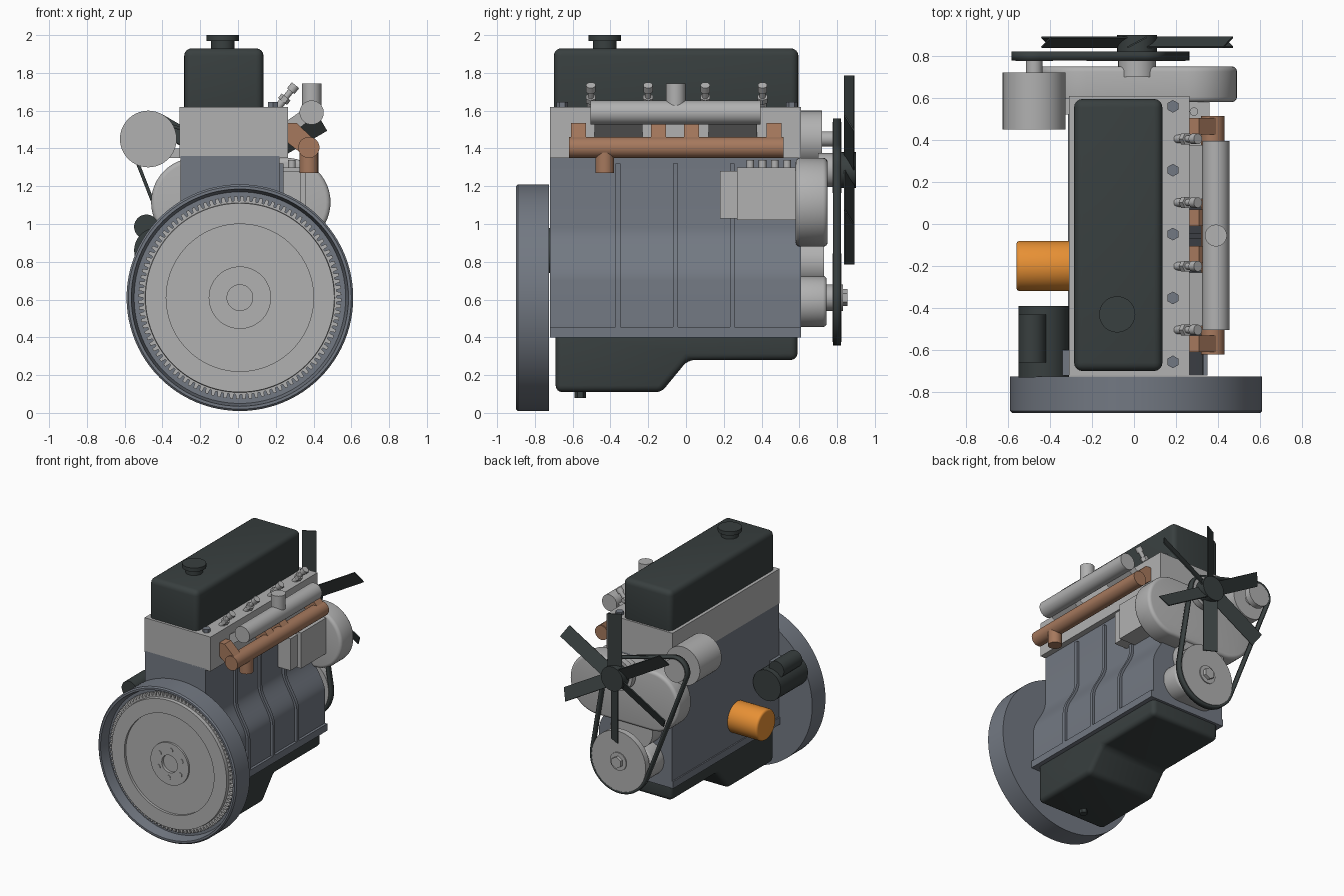
import bpy, bmesh, math
from mathutils import Vector, Matrix
from mathutils.geometry import convex_hull_2d

cube = bpy.data.objects.get("Cube")
if cube:
    bpy.data.objects.remove(cube, do_unlink=True)


def material(name, rgb):
    m = bpy.data.materials.new(name)
    m.use_nodes = True
    m.diffuse_color = (*rgb, 1)
    m.node_tree.nodes["Principled BSDF"].inputs["Base Color"].default_value = (*rgb, 1)
    return m


ALLOY = material("light alloy", (0.44, 0.44, 0.44))
IRON = material("grey iron", (0.17, 0.19, 0.225))
DARK = material("dark paint", (0.04, 0.05, 0.05))
COPPER = material("copper brown", (0.38, 0.19, 0.11))
ORANGE = material("orange", (0.8, 0.28, 0.035))
parts = []


def finish(name, bm, mat, bevel=0):
    bmesh.ops.remove_doubles(bm, verts=bm.verts, dist=1e-5)
    bmesh.ops.recalc_face_normals(bm, faces=bm.faces)
    if bevel:
        sharp = [e for e in bm.edges if e.calc_face_angle(0) > 0.5]
        bmesh.ops.bevel(bm, geom=sharp, offset=bevel, segments=4,
                        affect='EDGES', profile=0.5, clamp_overlap=True)
    me = bpy.data.meshes.new(name)
    bm.to_mesh(me)
    bm.free()
    me.materials.append(mat)
    ob = bpy.data.objects.new(name, me)
    bpy.context.collection.objects.link(ob)
    parts.append(ob)
    return ob


def prism(name, outline, axis, lo, hi, mat, bevel=0, caps=True):
    """Extrude a 2D outline along an axis between lo and hi."""
    put = {'x': lambda a, b, t: (t, a, b),
           'y': lambda a, b, t: (a, t, b),
           'z': lambda a, b, t: (a, b, t)}[axis]
    bm = bmesh.new()
    ends = [[bm.verts.new(put(a, b, t)) for a, b in outline] for t in (lo, hi)]
    n = len(outline)
    for i in range(n):
        j = (i + 1) % n
        bm.faces.new((ends[0][i], ends[0][j], ends[1][j], ends[1][i]))
    if caps:
        bm.faces.new(ends[0])
        bm.faces.new(ends[1])
    return finish(name, bm, mat, bevel)


def box(name, x, y, z, mat, bevel=0):
    rect = [(x[0], y[0]), (x[1], y[0]), (x[1], y[1]), (x[0], y[1])]
    return prism(name, rect, 'z', z[0], z[1], mat, bevel)


def rod(name, p, q, r, mat, sides=40, bevel=0, r2=None):
    p, q = Vector(p), Vector(q)
    bm = bmesh.new()
    turn = (q - p).to_track_quat('Z', 'Y').to_matrix().to_4x4()
    bmesh.ops.create_cone(bm, cap_ends=True, segments=sides, radius1=r,
                          radius2=r if r2 is None else r2, depth=(q - p).length,
                          matrix=Matrix.Translation((p + q) / 2) @ turn)
    return finish(name, bm, mat, bevel)


def lathe_y(name, profile, cx, cz, mat, steps=96):
    """Turn (radius, y) points about an axis parallel to y."""
    bm = bmesh.new()
    vs = [bm.verts.new((cx + r, y, cz)) for r, y in profile]
    es = [bm.edges.new(pair) for pair in zip(vs, vs[1:])]
    bmesh.ops.spin(bm, geom=vs + es, cent=(cx, 0, cz), axis=(0, 1, 0),
                   angle=math.tau, steps=steps)
    return finish(name, bm, mat)


def ring_points(cx, cz, r, n=48):
    return [(cx + r * math.cos(math.tau * i / n), cz + r * math.sin(math.tau * i / n))
            for i in range(n)]


def hull(circles):
    pts = [p for c in circles for p in ring_points(*c)]
    return [pts[i] for i in convex_hull_2d(pts)]


CX, CZ = 0.01, 0.61          # crankshaft axis
BACK, FRONT = -0.72, 0.61    # ends of the block


# Block with an S-curved right wall, plus ribs following the wall
def wall(low, high, grow=0):
    pts = []
    for i in range(13):
        t = i / 12
        s = t * t * (3 - 2 * t)
        pts.append((0.33 - 0.11 * s + grow, 0.7 + 0.28 * t))
    return [(0.33 + grow, low)] + pts + [(0.22 + grow, high)]


prism("engine_block", [(-0.305, 0.42)] + wall(0.42, 1.36) + [(-0.305, 1.36)],
      'y', BACK, FRONT, IRON)
for y in (-0.36, -0.055, 0.245):
    prism("block_rib", wall(0.45, 1.32, 0.02) + wall(0.45, 1.32, -0.03)[::-1],
          'y', y - 0.013, y + 0.013, IRON)
box("sump_flange", (-0.315, 0.35), (BACK, FRONT), (0.4, 0.455), IRON)

# Oil pan and drain plug
prism("oil_pan", [(-0.69, 0.45), (-0.69, 0.11), (-0.13, 0.11), (0.01, 0.28),
                  (0.59, 0.28), (0.59, 0.45)], 'x', -0.285, 0.315, DARK, 0.035)
rod("drain_plug", (0, -0.56, 0.08), (0, -0.56, 0.13), 0.03, DARK, 6)

# Cylinder head, rocker cover, filler cap
box("cylinder_head", (-0.31, 0.265), (BACK, FRONT), (1.35, 1.62), ALLOY)
box("rocker_cover", (-0.285, 0.135), (-0.7, 0.595), (1.56, 1.93), DARK, 0.04)
rod("filler_neck", (-0.08, -0.43, 1.9), (-0.08, -0.43, 1.97), 0.062, DARK)
rod("filler_cap", (-0.08, -0.43, 1.97), (-0.08, -0.43, 2.0), 0.086, DARK)
for i in range(5):
    y = 0.56 - 0.304 * i
    rod("head_bolt", (0.185, y, 1.61), (0.185, y, 1.645), 0.03, IRON, 6)

# Injectors leaning outwards
for i in range(4):
    y = 0.405 - 0.303 * i
    base, d = Vector((0.205, y, 1.61)), Vector((0.62, 0, 0.78))
    for a, b, r, sides in ((0, 0.07, 0.02, 20), (0.05, 0.08, 0.03, 6),
                           (0.08, 0.12, 0.016, 20), (0.12, 0.16, 0.025, 20)):
        rod("injector", base + d * a, base + d * b, r, ALLOY, sides)

# Intake manifold
rod("intake_tube", (0.39, -0.505, 1.59), (0.39, 0.395, 1.59), 0.064, ALLOY)
rod("intake_inlet", (0.39, -0.055, 1.59), (0.39, -0.055, 1.745), 0.052, ALLOY)
for y in (-0.485, 0.12):
    prism("intake_runner", [(0.25, 1.45), (0.25, 1.54), (0.38, 1.63), (0.38, 1.55)],
          'y', y, y + 0.255, ALLOY)

# Exhaust manifold
rod("exhaust_tube", (0.375, -0.62, 1.405), (0.375, 0.515, 1.405), 0.056, COPPER)
rod("exhaust_outlet", (0.375, -0.43, 1.27), (0.375, -0.43, 1.41), 0.05, COPPER)
for y in (-0.57, -0.145, 0.03, 0.465):
    prism("exhaust_runner", [(0.25, 1.44), (0.25, 1.535), (0.31, 1.535),
                             (0.41, 1.44), (0.34, 1.37)], 'y', y - 0.04, y + 0.04, COPPER)

# Bell housing, ring gear and flywheel
lathe_y("flywheel_housing", [(0, -0.725), (0.6, -0.725), (0.6, -0.89), (0.59, -0.9),
                             (0.575, -0.9), (0.56, -0.82), (0, -0.82)], CX, CZ, IRON)
teeth = 100
gear = []
for i in range(teeth):
    for f, r in ((0, 0.512), (0.3, 0.512), (0.42, 0.537), (0.88, 0.537)):
        a = math.tau * (i + f) / teeth
        gear.append((CX + r * math.cos(a), CZ + r * math.sin(a)))
prism("ring_gear", gear, 'y', -0.842, -0.81, ALLOY)
lathe_y("flywheel", [(0, -0.825), (0.068, -0.825), (0.068, -0.865), (0.165, -0.865),
                     (0.165, -0.85), (0.39, -0.85), (0.39, -0.87), (0.5, -0.87),
                     (0.505, -0.81), (0, -0.81)], CX, CZ, ALLOY)
for i in range(6):
    a = math.radians(25 + 60 * i)
    x, z = CX + 0.11 * math.cos(a), CZ + 0.11 * math.sin(a)
    rod("flywheel_bolt", (x, -0.87, z), (x, -0.85, z), 0.02, ALLOY, 20)

# Timing covers
prism("timing_cover", hull([(0.255, 1.115, 0.235), (-0.225, 1.115, 0.235)]),
      'y', 0.58, 0.75, ALLOY, 0.025)
prism("idler_cover", hull([(CX, 0.8, 0.14), (-0.08, 0.85, 0.14)]), 'y', 0.58, 0.73, ALLOY)
prism("crank_cover", hull([(0.1, 0.59, 0.135), (-0.1, 0.59, 0.135)]),
      'y', 0.58, 0.745, ALLOY, 0.02)

# Injection pump with outlet nubs
box("injection_pump", (0.18, 0.36), (0.27, 0.62), (1.02, 1.3), ALLOY)
box("pump_governor", (0.18, 0.33), (0.18, 0.28), (1.03, 1.28), ALLOY)
for i in range(4):
    y = 0.34 + 0.065 * i
    rod("pump_outlet", (0.285, y, 1.29), (0.285, y, 1.34), 0.02, ALLOY, 20)

# Alternator
AX, AZ = -0.475, 1.45
rod("alternator", (AX, 0.45, AZ), (AX, 0.72, AZ), 0.15, ALLOY)
rod("alternator_shaft", (AX, 0.7, AZ), (AX, 0.8, AZ), 0.04, ALLOY)
box("alternator_bracket", (-0.45, -0.28), (0.52, 0.6), (1.35, 1.4), ALLOY)

# Pulleys and drive belt
FX, FZ = 0.015, 1.285
pulleys = [(CX, CZ, 0.235), (AX, AZ, 0.09), (FX, FZ, 0.12)]
for (x, z, r), name in zip(pulleys, ("crank", "alternator", "fan")):
    rod(name + "_pulley", (x, 0.775, z), (x, 0.822, z), r, ALLOY, 48)
belt = prism("drive_belt", hull(pulleys), 'y', 0.778, 0.82, DARK, caps=False)
solid = belt.modifiers.new("thickness", 'SOLIDIFY')
solid.thickness = 0.018
solid.offset = 1
rod("crank_nose", (CX, 0.7, CZ), (CX, 0.83, CZ), 0.07, ALLOY)
rod("crank_bolt", (CX, 0.82, CZ), (CX, 0.855, CZ), 0.045, ALLOY, 6)
rod("fan_shaft", (FX, 0.7, FZ), (FX, 0.85, FZ), 0.09, ALLOY)

# Cooling fan: six pitched blades on a hub
rod("fan_hub", (FX, 0.822, FZ), (FX, 0.9, FZ), 0.095, DARK)
for i in range(6):
    bm = bmesh.new()
    place = (Matrix.Translation((FX, 0.865, FZ)) @ Matrix.Rotation(i * math.tau / 6, 4, 'Y')
             @ Matrix.Translation((0, 0, 0.28)) @ Matrix.Rotation(math.radians(28), 4, 'Z')
             @ Matrix.Diagonal((0.105, 0.008, 0.44, 1)))
    bmesh.ops.create_cube(bm, size=1, matrix=place)
    finish("fan_blade", bm, DARK)

# Left side: oil filter and starter
rod("oil_filter", (-0.28, -0.2, 0.655), (-0.56, -0.2, 0.655), 0.12, ORANGE, 48, 0.018)
rod("starter_motor", (-0.43, -0.73, 0.86), (-0.43, -0.39, 0.86), 0.12, DARK)
rod("starter_solenoid", (-0.485, -0.66, 0.985), (-0.485, -0.43, 0.985), 0.065, DARK)
box("starter_mount", (-0.4, -0.29), (-0.72, -0.6), (0.78, 0.94), IRON)

# Smooth the curved surfaces, keep hard edges
bpy.ops.object.select_all(action='DESELECT')
for ob in parts:
    ob.select_set(True)
bpy.context.view_layer.objects.active = parts[0]
bpy.ops.object.shade_smooth_by_angle(angle=math.radians(30))
